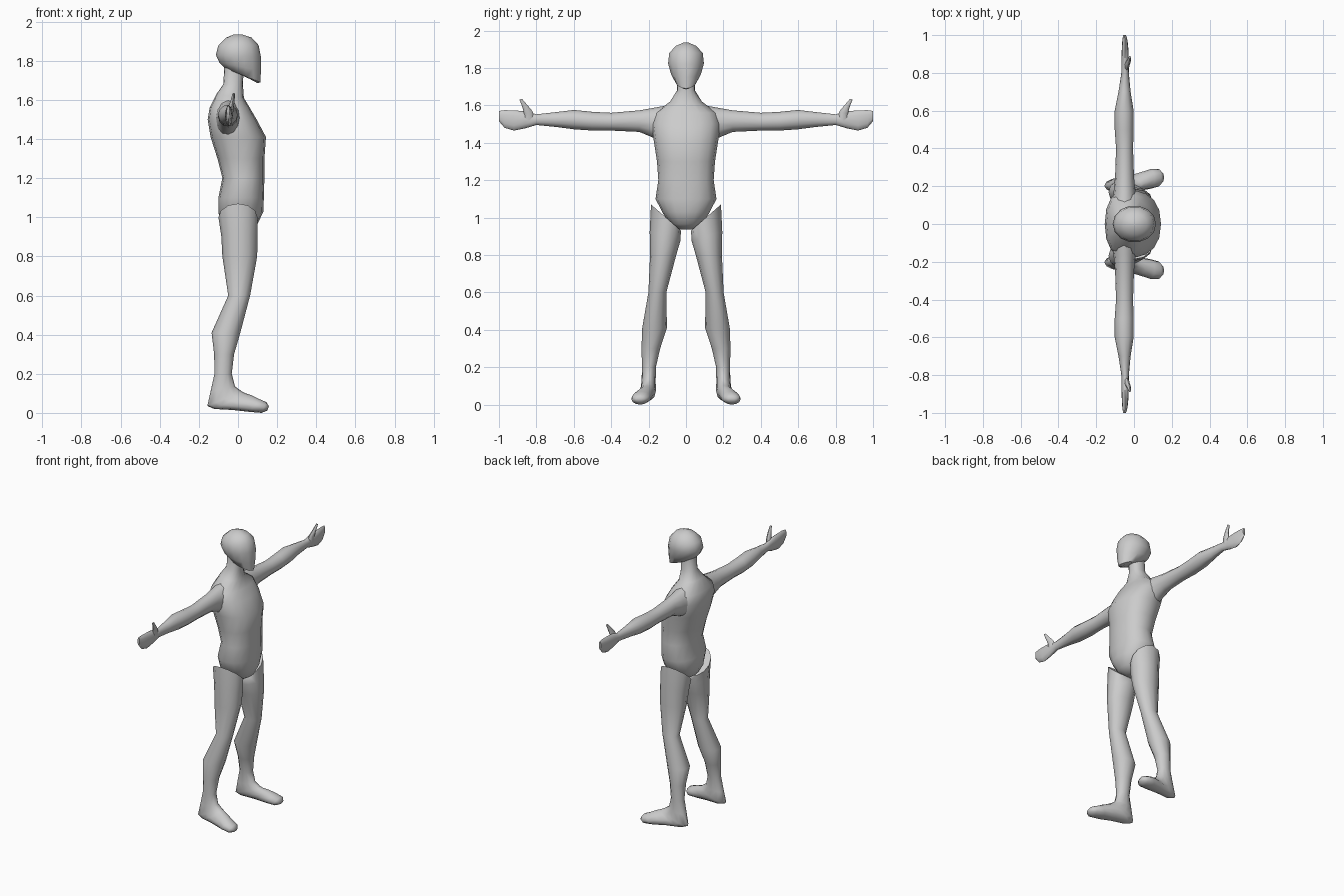
import bpy, bmesh, math
from mathutils import Vector


def loft(name, rings, sides=12, power=1.0, place=lambda x, y, z: (x, y, z), mirror=False):
    """Skin rings given as (back x, back z, front x, front z, centre y, half width, side tilt)."""
    bm = bmesh.new()
    loops = []
    for x0, z0, x1, z1, yc, w, tilt in rings:
        centre = Vector(((x0 + x1) / 2, yc, (z0 + z1) / 2))
        forward = Vector(((x1 - x0) / 2, 0, (z1 - z0) / 2))
        side = Vector((0, w, tilt))
        loop = []
        for i in range(sides):
            a = 2 * math.pi * i / sides
            c = math.copysign(abs(math.cos(a)) ** power, math.cos(a))
            s = math.copysign(abs(math.sin(a)) ** power, math.sin(a))
            loop.append(bm.verts.new(place(*(centre + forward * c + side * s))))
        loops.append(loop)
    for low, high in zip(loops, loops[1:]):
        for i in range(sides):
            j = (i + 1) % sides
            bm.faces.new((low[i], low[j], high[j], high[i]))
    bm.faces.new(loops[0][::-1])
    bm.faces.new(loops[-1])
    bmesh.ops.recalc_face_normals(bm, faces=bm.faces)
    mesh = bpy.data.meshes.new(name)
    bm.to_mesh(mesh)
    bm.free()
    obj = bpy.data.objects.new(name, mesh)
    bpy.context.collection.objects.link(obj)
    if mirror:
        mod = obj.modifiers.new("Mirror", 'MIRROR')
        mod.use_axis = (False, True, False)
    bpy.ops.object.select_all(action='DESELECT')
    obj.select_set(True)
    bpy.context.view_layer.objects.active = obj
    bpy.ops.object.shade_smooth_by_angle(angle=math.radians(55))
    return obj


def level(z, x0, x1, w, y=0.0, tilt=0.0):
    return (x0, z, x1, z, y, w, tilt)


# Torso and neck
loft("torso", [
    (-.03, .94, .05, .935, 0, .035, 0),
    (-.07, .965, .10, .965, 0, .085, 0),
    (-.10, 1.02, .13, 1.03, 0, .125, 0),
    level(1.10, -.10, .132, .163),
    level(1.20, -.08, .135, .148),
    level(1.30, -.105, .135, .155),
    level(1.41, -.14, .143, .172),
    level(1.50, -.155, .095, .185),
    level(1.56, -.145, .06, .165),
    (-.11, 1.63, .03, 1.61, 0, .085, 0),
    level(1.68, -.075, .025, .048),
    level(1.77, -.07, .03, .045),
], sides=16, power=0.88)

# Head
loft("head", [
    (0, 1.74, .10, 1.685, 0, .025, 0),
    (-.065, 1.76, .115, 1.69, 0, .055, 0),
    (-.095, 1.79, .117, 1.75, 0, .082, 0),
    (-.113, 1.83, .117, 1.82, 0, .098, 0),
    level(1.88, -.10, .105, .092),
    level(1.918, -.06, .07, .055),
    level(1.935, -.02, .02, .015),
], sides=14)

# Legs, turning forward into the feet
loft("leg", [
    level(1.00, -.10, .10, .08, .107, .07),
    level(.90, -.085, .10, .082, .112, .025),
    level(.80, -.08, .098, .07, .122),
    level(.60, -.05, .062, .048, .153),
    level(.41, -.135, .012, .066, .168),
    level(.30, -.122, -.02, .05, .188),
    level(.20, -.12, -.032, .037, .198),
    (-.14, .11, -.015, .135, .20, .038, 0),
    (-.157, .035, .02, .11, .203, .042, 0),
    (-.12, .02, .04, .10, .208, .044, 0),
    (-.03, .015, .07, .09, .222, .047, 0),
    (.06, .005, .11, .07, .238, .052, 0),
    (.12, .0, .145, .055, .245, .046, 0),
    (.15, .012, .158, .035, .247, .022, 0),
], mirror=True)


# Arms run along y: local z becomes y, local x becomes height
def sideways(x, y, z):
    return (y, z, x)


loft("arm", [
    level(.10, 1.40, 1.60, .07, -.05),
    level(.17, 1.425, 1.587, .058, -.05),
    level(.25, 1.458, 1.573, .05, -.05),
    level(.40, 1.465, 1.56, .045, -.05),
    level(.50, 1.465, 1.565, .05, -.052),
    level(.60, 1.472, 1.575, .05, -.052),
    level(.70, 1.485, 1.563, .032, -.05),
    level(.80, 1.495, 1.552, .02, -.047),
    level(.86, 1.477, 1.568, .02, -.047),
    level(.92, 1.465, 1.573, .018, -.047),
    level(.97, 1.48, 1.574, .014, -.048),
    level(1.0, 1.515, 1.57, .008, -.05),
], place=sideways, mirror=True)

# Thumbs
loft("thumb", [
    (1.53, .81, 1.51, .87, -.042, .016, 0),
    (1.568, .82, 1.552, .865, -.036, .014, 0),
    (1.60, .847, 1.585, .873, -.028, .011, 0),
    (1.635, .877, 1.63, .89, -.022, .006, 0),
], sides=8, place=sideways, mirror=True)
